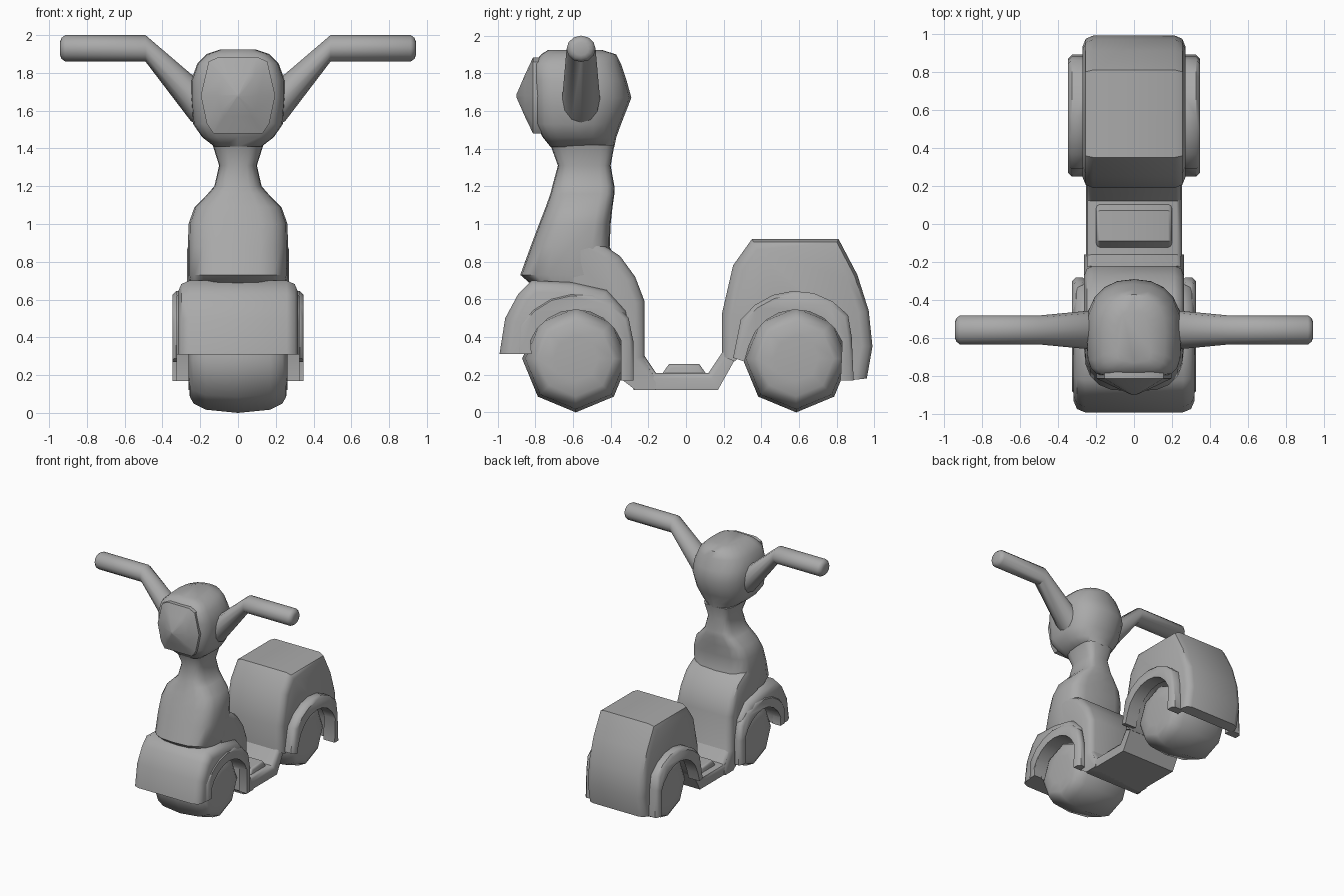
import bpy, bmesh
from math import sin, cos, pi, radians

cube = bpy.data.objects.get("Cube")
if cube:
    bpy.data.objects.remove(cube, do_unlink=True)

grey = bpy.data.materials.new("plain_grey")
grey.use_nodes = True
grey.diffuse_color = (0.4, 0.4, 0.4, 1)
grey.node_tree.nodes["Principled BSDF"].inputs["Base Color"].default_value = (0.4, 0.4, 0.4, 1)


def finish(bm, name, angle=45):
    bmesh.ops.recalc_face_normals(bm, faces=bm.faces)
    mesh = bpy.data.meshes.new(name)
    bm.to_mesh(mesh)
    bm.free()
    mesh.materials.append(grey)
    ob = bpy.data.objects.new(name, mesh)
    bpy.context.collection.objects.link(ob)
    bpy.ops.object.select_all(action='DESELECT')
    ob.select_set(True)
    bpy.context.view_layer.objects.active = ob
    bpy.ops.object.shade_smooth_by_angle(angle=radians(angle))
    return ob


def loft(name, rings, angle=45):
    """Skin a row of closed rings and cap both ends."""
    bm = bmesh.new()
    rows = [[bm.verts.new(p) for p in ring] for ring in rings]
    n = len(rows[0])
    for a, b in zip(rows, rows[1:]):
        for i in range(n):
            j = (i + 1) % n
            bm.faces.new((a[i], a[j], b[j], b[i]))
    bm.faces.new(rows[0])
    bm.faces.new(rows[-1])
    return finish(bm, name, angle)


def slab(name, outer, inner, x0, x1, bevel=0.0, segments=2):
    """Extrude a side profile across x and round the rims of its outer run."""
    bm = bmesh.new()
    pts = outer + inner
    caps = [[bm.verts.new((x, y, z)) for y, z in pts] for x in (x0, x1)]
    n = len(pts)
    for i in range(n):
        j = (i + 1) % n
        bm.faces.new((caps[0][i], caps[0][j], caps[1][j], caps[1][i]))
    for c in caps:
        bm.faces.new(c)
    bmesh.ops.recalc_face_normals(bm, faces=bm.faces)
    if bevel:
        rims = [bm.edges.get((c[i], c[i + 1])) for c in caps for i in range(len(outer) - 1)]
        bmesh.ops.bevel(bm, geom=rims, offset=bevel, segments=segments,
                        profile=0.5, affect='EDGES')
    return finish(bm, name)


def arc(cy, r, a0, a1, n=8, cz=0.285):
    angles = [radians(a0 + (a1 - a0) * i / n) for i in range(n + 1)]
    return [(cy + r * cos(a), cz + r * sin(a)) for a in angles]


# Chunky eight-sided wheels with domed treads
tread = [(0.262, 0.12), (0.255, 0.2), (0.235, 0.235), (0.17, 0.268), (0, 0.285)]
tread = [(-x, r) for x, r in tread] + [(x, r) for x, r in tread[-2::-1]]
for name, cy in (("front_wheel", -0.585), ("rear_wheel", 0.585)):
    loft(name, [[(x, cy + r * sin(k * pi / 4), 0.285 - r * cos(k * pi / 4))
                 for k in range(8)] for x, r in tread], 50)

# Front fender with its raised nose, and the arch trim beside it
slab("front_fender",
     [(-0.99, 0.31), (-0.96, 0.5), (-0.89, 0.63), (-0.82, 0.7), (-0.6, 0.69),
      (-0.42, 0.65), (-0.32, 0.54), (-0.29, 0.4)],
     [(-0.34, 0.36)] + arc(-0.585, 0.26, 20, 160) + [(-0.83, 0.31)],
     -0.318, 0.318, 0.06)
for side, tag in ((1, "left"), (-1, "right")):
    slab("front_trim_" + tag,
         [(-0.28, 0.17), (-0.28, 0.38)] + arc(-0.585, 0.355, 38, 150, 6) + [(-0.9, 0.31)],
         [(-0.82, 0.31)] + arc(-0.585, 0.26, 158, 22, 8) + [(-0.345, 0.17)],
         side * 0.25, side * 0.325, 0.02, 1)
    slab("rear_trim_" + tag,
         [(0.89, 0.17), (0.88, 0.4)] + arc(0.585, 0.36, 40, 145, 6) + [(0.25, 0.29)],
         [(0.31, 0.27)] + arc(0.585, 0.26, 165, 20, 8) + [(0.82, 0.17)],
         side * 0.24, side * 0.347, 0.02, 1)

# Leg guard behind the front wheel
slab("leg_guard",
     [(-0.45, 0.89), (-0.41, 0.87), (-0.35, 0.83), (-0.27, 0.72), (-0.22, 0.59), (-0.22, 0.3),
      (-0.16, 0.2)],
     [(-0.16, 0.12), (-0.27, 0.12), (-0.335, 0.17), (-0.335, 0.5), (-0.6, 0.64), (-0.6, 0.85)],
     -0.262, 0.262, 0.05)

# Floor with a raised foot pad
slab("floor",
     [(-0.22, 0.3), (-0.16, 0.21), (0.12, 0.21), (0.22, 0.36)],
     [(0.26, 0.28), (0.17, 0.12), (-0.28, 0.12)], -0.252, 0.252, 0.03)
slab("foot_pad", [(-0.13, 0.2), (-0.09, 0.257), (0.07, 0.257), (0.11, 0.2)], [],
     -0.2, 0.2, 0.02)

# Rear body and seat in one shell, arched over the wheel
slab("rear_body",
     [(0.19, 0.3), (0.19, 0.52), (0.25, 0.78), (0.35, 0.92), (0.81, 0.92), (0.91, 0.73),
      (0.97, 0.54), (0.99, 0.35), (0.96, 0.18)],
     [(0.87, 0.17)] + arc(0.585, 0.27, 10, 170) + [(0.26, 0.27)],
     -0.27, 0.27, 0.055)


def section(z, front, back, half, pf, pb, n=20):
    """Horizontal ring whose front and back have their own squareness."""
    mid, depth = (front + back) / 2, (back - front) / 2
    ring = []
    for k in range(n):
        a = 2 * pi * k / n
        p = pb if sin(a) > 0 else pf
        c, s = cos(a), sin(a)
        ring.append((half * abs(c) ** (2 / p) * (1 if c > 0 else -1),
                     mid + depth * abs(s) ** (2 / p) * (1 if s > 0 else -1), z))
    return ring


# Front shield narrowing into the steering neck
shield = [(0.66, -0.8, -0.33, 0.25), (0.73, -0.88, -0.34, 0.265), (0.88, -0.825, -0.405, 0.265),
          (1.0, -0.78, -0.4, 0.262), (1.09, -0.745, -0.39, 0.23), (1.16, -0.72, -0.38, 0.16),
          (1.2, -0.71, -0.38, 0.125), (1.31, -0.68, -0.4, 0.1), (1.42, -0.72, -0.38, 0.135)]
loft("front_shield", [section(*s, 3, 4) for s in shield])

# Steering head
head = [(1.41, -0.72, -0.38, 0.125), (1.46, -0.76, -0.37, 0.19), (1.53, -0.8, -0.345, 0.238),
        (1.67, -0.81, -0.29, 0.25), (1.76, -0.81, -0.315, 0.248), (1.85, -0.81, -0.345, 0.215),
        (1.9, -0.77, -0.37, 0.165), (1.925, -0.73, -0.45, 0.09)]
loft("steering_head", [section(*s, 4.5, 2.3) for s in head])

# Headlight with a shallow pointed lens
rim = [(0.1, 1.885), (0.155, 1.86), (0.197, 1.68), (0.165, 1.53), (0.13, 1.48)]
rim = rim + [(-x, z) for x, z in reversed(rim)]
loft("headlight", [[(x * s, y, 1.68 + (z - 1.68) * s) for x, z in rim]
                   for y, s in ((-0.7, 1), (-0.812, 1), (-0.855, 0.55), (-0.9, 0.04))], 40)

# Handlebars: flared arm running into a round grip
bar = [(0.12, 1.6, 0.12, 0.1), (0.25, 1.67, 0.125, 0.1), (0.49, 1.93, 0.07, 0.077),
       (0.915, 1.93, 0.07, 0.077), (0.935, 1.93, 0.055, 0.06), (0.942, 1.93, 0.035, 0.04)]
for side, tag in ((1, "left"), (-1, "right")):
    loft("handlebar_" + tag,
         [[(side * x, -0.557 + ry * cos(k * pi / 6), z + rz * sin(k * pi / 6))
           for k in range(12)] for x, z, rz, ry in bar])
